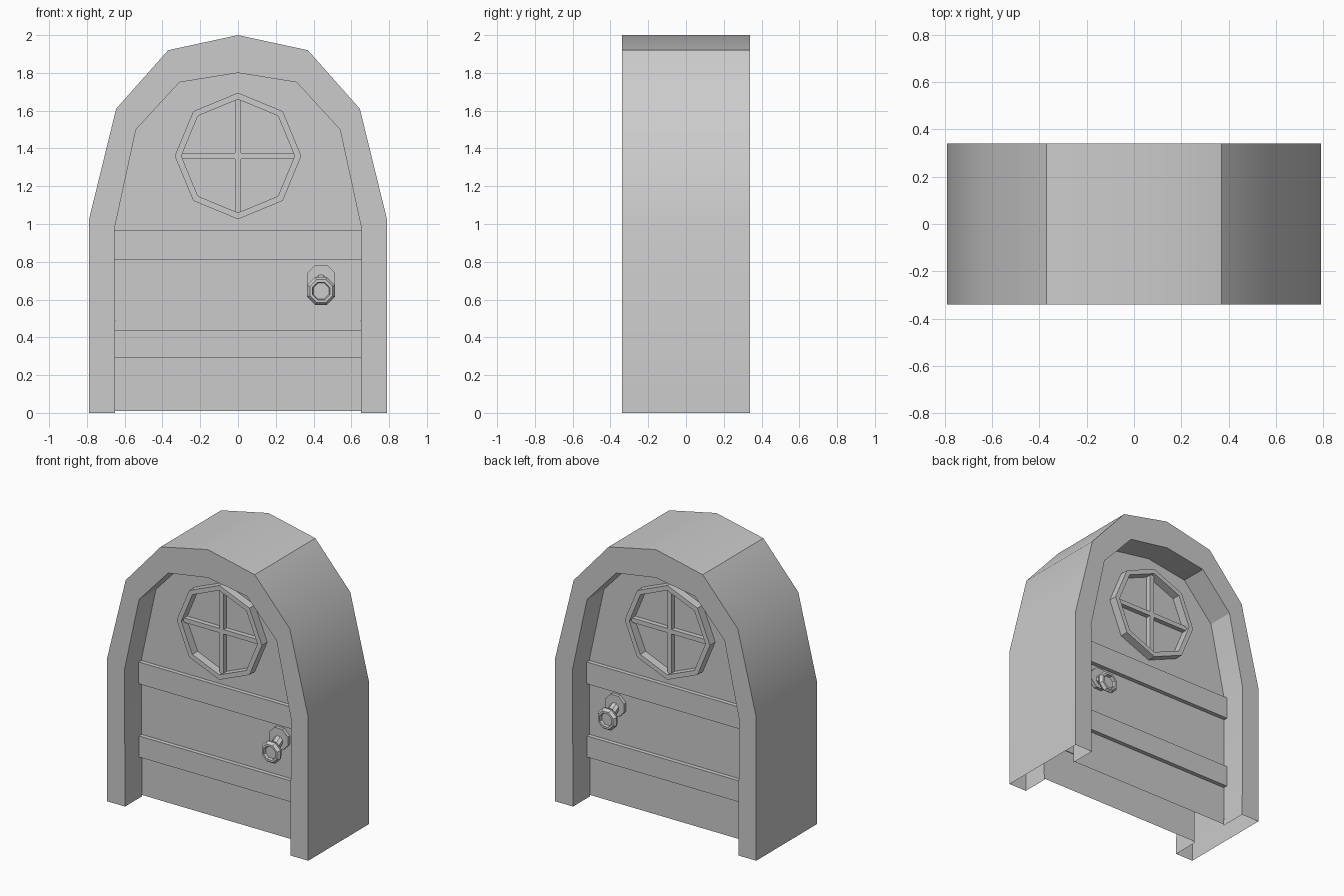
import bpy, bmesh, math

if "Cube" in bpy.data.objects:
    bpy.data.objects.remove(bpy.data.objects["Cube"])

FRONT, PANEL = -0.34, -0.15   # frame face and recessed door plane


def finish(name, bm, smooth=False):
    """Turn a front-half bmesh into an object mirrored to the back."""
    me = bpy.data.meshes.new(name)
    bm.to_mesh(me)
    bm.free()
    ob = bpy.data.objects.new(name, me)
    bpy.context.collection.objects.link(ob)
    mir = ob.modifiers.new("back_side", 'MIRROR')
    mir.use_axis = (False, True, False)
    if smooth:
        bpy.ops.object.select_all(action='DESELECT')
        bpy.context.view_layer.objects.active = ob
        ob.select_set(True)
        bpy.ops.object.shade_smooth_by_angle(angle=math.radians(30))
    return ob


def skin(bm, loops, closed):
    """Join successive vertex loops with quads."""
    for a, b in zip(loops, loops[1:]):
        n = len(a)
        for i in range(n if closed else n - 1):
            j = (i + 1) % n
            bm.faces.new((a[i], a[j], b[j], b[i]))


def lathe(name, rings, cx, phase=0.0, n=8, cap=True):
    """Loft eight-sided rings given as (radius, y, centre z)."""
    bm = bmesh.new()
    loops = []
    for r, y, cz in rings:
        angs = [phase + 2 * math.pi * i / n for i in range(n)]
        loops.append([bm.verts.new((cx + r * math.cos(t), y, cz + r * math.sin(t)))
                      for t in angs])
    skin(bm, loops, True)
    if cap:
        bm.faces.new(loops[-1])
    return finish(name, bm)


def box(name, x0, x1, y0, y1, z0, z1):
    bm = bmesh.new()
    bmesh.ops.create_cube(bm, size=1)
    for v in bm.verts:
        v.co = ((x0 + x1) / 2 + v.co.x * (x1 - x0),
                (y0 + y1) / 2 + v.co.y * (y1 - y0),
                (z0 + z1) / 2 + v.co.z * (z1 - z0))
    return finish(name, bm)


def arch(half):
    """Complete a right-half profile whose last point is the apex."""
    return half + [(-x, z) for x, z in reversed(half[:-1])]


outer = arch([(0.79, 0), (0.79, 1.02), (0.645, 1.61), (0.37, 1.92), (0, 2.0)])
inner = arch([(0.65, 0), (0.655, 0.97), (0.54, 1.5), (0.31, 1.75), (0, 1.8)])

# Hollow arched frame, open underneath
bm = bmesh.new()
skin(bm, [[bm.verts.new((x, y, z)) for x, z in pts] for pts, y in
          ((outer, 0), (outer, FRONT), (inner, FRONT), (inner, PANEL))], False)
finish("arch_frame", bm, smooth=True)

# Door panel
bm = bmesh.new()
bm.faces.new([bm.verts.new((x, PANEL, max(z, 0.01))) for x, z in inner])
finish("door_panel", bm)

# Cross planks
for name, z0, z1 in (("lower_plank", 0.29, 0.44), ("upper_plank", 0.81, 0.965)):
    box(name, -0.655, 0.655, PANEL - 0.03, PANEL + 0.005, z0, z1)

# Octagonal window rim and glazing bars
WZ = 1.36
lathe("window_rim", [(0.335, PANEL, WZ), (0.335, PANEL - 0.06, WZ),
                     (0.30, PANEL - 0.06, WZ), (0.30, PANEL, WZ)], 0, cap=False)
box("window_bar_vertical", -0.016, 0.016, PANEL - 0.035, PANEL + 0.005, WZ - 0.30, WZ + 0.30)
box("window_bar_horizontal", -0.30, 0.30, PANEL - 0.034, PANEL + 0.005, WZ - 0.016, WZ + 0.016)

# Handle: round plate, sloping stem and dished knob
lathe("handle_plate", [(0.08, PANEL, 0.71), (0.08, PANEL - 0.025, 0.71)], 0.44, math.pi / 8)
lathe("door_knob", [(0.035, PANEL - 0.02, 0.70), (0.035, PANEL - 0.08, 0.66),
                    (0.07, PANEL - 0.085, 0.65), (0.08, PANEL - 0.105, 0.645),
                    (0.065, PANEL - 0.125, 0.645), (0.05, PANEL - 0.125, 0.645),
                    (0.045, PANEL - 0.105, 0.645)], 0.44, math.pi / 8)
